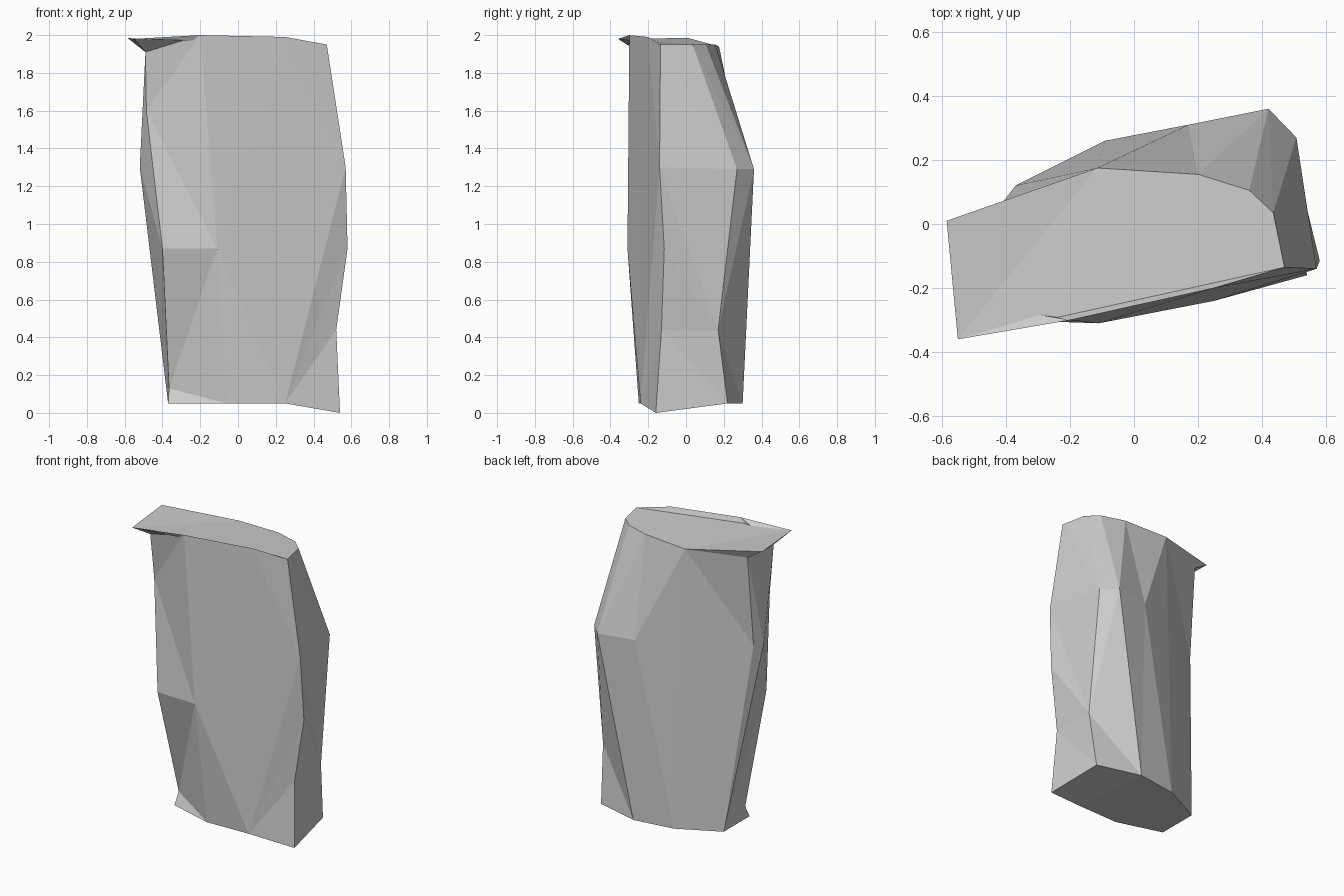
import bpy
import bmesh

default_cube = bpy.data.objects.get("Cube")
if default_cube:
    bpy.data.objects.remove(default_cube, do_unlink=True)

# Stone colour
stone = bpy.data.materials.new("stone_grey")
stone.use_nodes = True
grey = (0.6, 0.6, 0.6, 1)
stone.diffuse_color = grey
stone.node_tree.nodes["Principled BSDF"].inputs["Base Color"].default_value = grey

# Points where two ridges meet
back_foot = (.49, .22, .05)
back_pinch = (.51, .17, .44)
left_foot = (-.37, .12, .05)
left_brow = (-.48, .02, 1.92)
left_tip = (-.585, .01, 1.985)

# Ridge lines of the rock, each from foot to top, going round from the front left
ridges = {
    "front_left": [(-.37, -.16, .05), (-.365, -.12, .13), (-.4, -.3, .87),
                   (-.485, -.215, 1.6), (-.49, -.25, 1.91), (-.55, -.36, 1.98)],
    "front": [(-.06, -.25, .05), (-.11, -.31, .87), (-.2, -.3, 2)],
    "front_right": [(.25, -.24, .05), (.25, -.2, 1.99)],
    "right": [(.54, -.16, 0), (.52, -.13, .44), (.58, -.115, .87),
              (.57, -.14, 1.3), (.47, -.135, 1.95)],
    "right_rear": [back_foot, back_pinch, (.507, .27, 1.29), (.435, .035, 1.95)],
    "back_right": [back_foot, back_pinch, (.42, .36, 1.29), (.36, .105, 1.95)],
    "back": [(.19, .3, .05), (.17, .31, 1.29), (.2, .155, 1.95)],
    "back_left": [(-.09, .26, .05), (-.115, .175, 1.94)],
    "left": [left_foot, (-.488, -.035, 1.3), left_brow, left_tip],
    "left_middle": [left_foot, (-.52, -.1, 1.3), left_brow, left_tip],
}

# How the facets climb between each ridge (a) and the next (b)
climbs = ["abaabaa", "aba", "bbbab", "abaabab", "ababab",
          "aabba", "aba", "abbb", "ababab", "bbabbaab"]

bm = bmesh.new()
shared = {}


def vertex(point):
    """Return the one vertex at a point, so that ridges can meet."""
    if point not in shared:
        shared[point] = bm.verts.new(point)
    return shared[point]


def add_face(points):
    corners = list(dict.fromkeys(vertex(p) for p in points))
    if len(corners) > 2:
        bm.faces.new(corners)


def stitch(a, b, climb):
    """Fill the strip between two ridges with triangles, one per step up."""
    i = j = 0
    for side in climb:
        if side == "a":
            add_face((a[i], b[j], a[i + 1]))
            i += 1
        else:
            add_face((a[i], b[j], b[j + 1]))
            j += 1


# Faceted sides
lines = list(ridges.values())
for a, b, climb in zip(lines, lines[1:] + lines[:1], climbs):
    stitch(a, b, climb)


# Top slab and foot, each split along its creases
def close_end(end, groups):
    for group in groups:
        add_face([ridges[name][end] for name in group.split()])


close_end(-1, ["front_left front front_right right",
               "front_left right right_rear back_right back back_left",
               "front_left back_left left"])
close_end(0, ["front_right right right_rear back",
              "front_left front front_right back back_left left"])

bmesh.ops.recalc_face_normals(bm, faces=bm.faces)
mesh = bpy.data.meshes.new("rock_pillar")
bm.to_mesh(mesh)
bm.free()
mesh.materials.append(stone)
rock = bpy.data.objects.new("rock_pillar", mesh)
bpy.context.collection.objects.link(rock)
